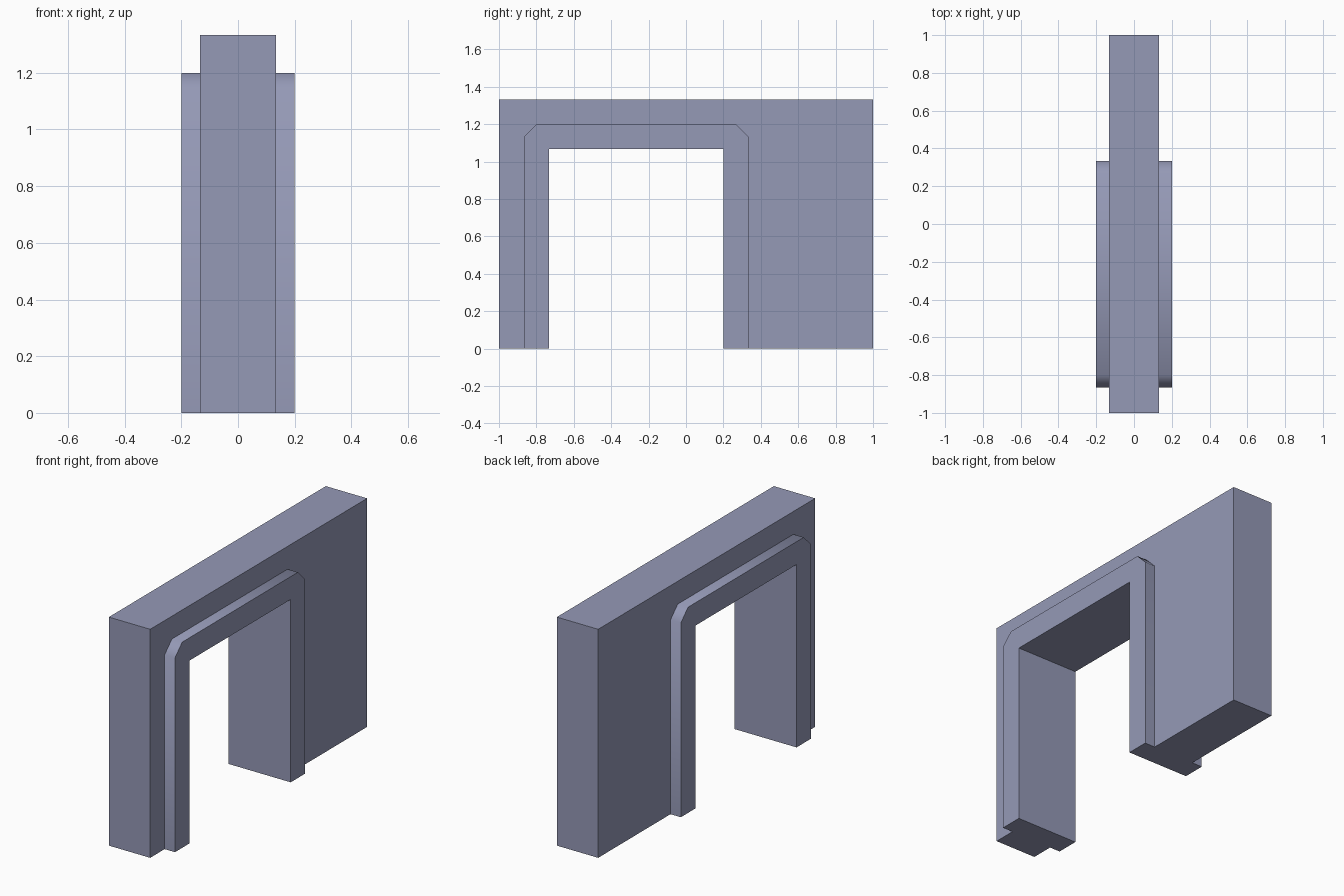
import bpy, bmesh, math

if "Cube" in bpy.data.objects:
    bpy.data.objects.remove(bpy.data.objects["Cube"])

stone = bpy.data.materials.new("blue_grey_stone")
stone.diffuse_color = (0.30, 0.32, 0.47, 1.0)
stone.use_nodes = True
stone.node_tree.nodes["Principled BSDF"].inputs["Base Color"].default_value = stone.diffuse_color

WALL_X, TRIM_X = 0.1333, 0.2
TOP, TRIM_TOP, OPEN_TOP = 1.3333, 1.2, 1.0667
OPEN_L, OPEN_R = -0.7333, 0.2          # door opening in y
TRIM_L, TRIM_R = -0.8667, 0.3333       # outer edge of the door trim in y
CH = 0.0667                            # trim corner chamfer


def extrude_profile(name, profile, x0, x1, keep_back=True):
    """Extrude a (y, z) profile along x from x0 to x1."""
    bm = bmesh.new()
    back = bm.faces.new([bm.verts.new((x0, y, z)) for y, z in profile])
    res = bmesh.ops.extrude_face_region(bm, geom=[back], use_keep_orig=True)
    moved = [g for g in res["geom"] if isinstance(g, bmesh.types.BMVert)]
    bmesh.ops.translate(bm, verts=moved, vec=(x1 - x0, 0, 0))
    bmesh.ops.recalc_face_normals(bm, faces=bm.faces)
    if not keep_back:
        hidden = [f for f in bm.faces
                  if all(abs(v.co.x - x0) < 1e-5 for v in f.verts)]
        bmesh.ops.delete(bm, geom=hidden, context='FACES_ONLY')
    mesh = bpy.data.meshes.new(name)
    bm.to_mesh(mesh)
    bm.free()
    mesh.materials.append(stone)
    obj = bpy.data.objects.new(name, mesh)
    bpy.context.collection.objects.link(obj)
    return obj


# the edge of the door opening, shared by wall and trim
opening = [(OPEN_R, 0), (OPEN_R, OPEN_TOP), (OPEN_L, OPEN_TOP), (OPEN_L, 0)]

# wall with the doorway
extrude_profile("wall", [(-1, 0), (-1, TOP), (1, TOP), (1, 0)] + opening,
                -WALL_X, WALL_X)

# raised door trim with chamfered corners, mirrored to the other side
outer = [(TRIM_L, 0), (TRIM_L, TRIM_TOP - CH), (TRIM_L + CH, TRIM_TOP),
         (TRIM_R - CH, TRIM_TOP), (TRIM_R, TRIM_TOP - CH), (TRIM_R, 0)]
trim = extrude_profile("door_trim", outer + opening, WALL_X, TRIM_X, False)
bpy.context.view_layer.objects.active = trim
trim.select_set(True)
bpy.ops.object.shade_smooth_by_angle(angle=math.radians(50))
mirror = trim.modifiers.new("mirror", 'MIRROR')
mirror.use_axis = (True, False, False)
mirror.use_mirror_merge = False
